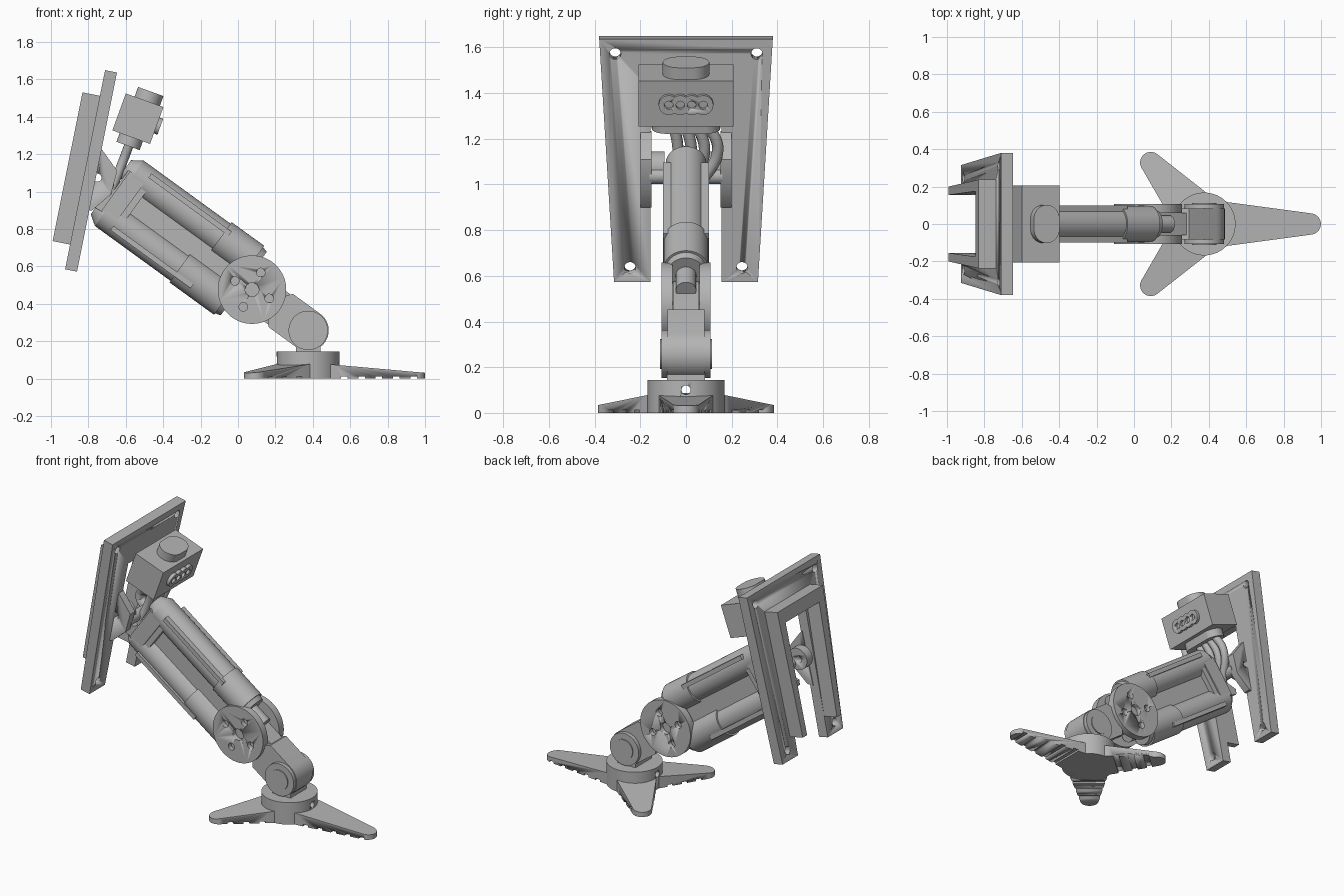
import bpy, bmesh, math
from mathutils import Vector, Matrix

cube = bpy.data.objects.get("Cube")
if cube:
    bpy.data.objects.remove(cube, do_unlink=True)

grey = bpy.data.materials.new("plain grey")
grey.use_nodes = True
grey.diffuse_color = (0.46, 0.46, 0.46, 1)
grey.node_tree.nodes["Principled BSDF"].inputs["Base Color"].default_value = grey.diffuse_color


def frame(origin, x_axis, y_axis):
    x = Vector(x_axis).normalized()
    z = x.cross(Vector(y_axis)).normalized()
    y = z.cross(x)
    m = Matrix((x, y, z)).transposed().to_4x4()
    m.translation = Vector(origin)
    return m


def finish(ob):
    ob.data.materials.append(grey)
    bpy.ops.object.select_all(action='DESELECT')
    ob.select_set(True)
    bpy.context.view_layer.objects.active = ob
    bpy.ops.object.shade_smooth_by_angle(angle=math.radians(35))
    return ob


def prism(name, pts, z0, z1, m, top=None):
    """Extrude a flat profile from z0 to z1 in frame m; top(x) gives a sloped top."""
    bm = bmesh.new()
    low = [bm.verts.new((x, y, z0)) for x, y in pts]
    high = [bm.verts.new((x, y, top(x) if top else z1)) for x, y in pts]
    bm.faces.new(low)
    bm.faces.new(high)
    n = len(pts)
    for i in range(n):
        j = (i + 1) % n
        bm.faces.new((low[i], low[j], high[j], high[i]))
    bmesh.ops.transform(bm, matrix=m, verts=bm.verts)
    bmesh.ops.recalc_face_normals(bm, faces=bm.faces)
    me = bpy.data.meshes.new(name)
    bm.to_mesh(me)
    bm.free()
    ob = bpy.data.objects.new(name, me)
    bpy.context.collection.objects.link(ob)
    return finish(ob)


def arc(cx, cy, r, a0, a1, n=20):
    return [(cx + r * math.cos(math.radians(a0 + (a1 - a0) * i / n)),
             cy + r * math.sin(math.radians(a0 + (a1 - a0) * i / n))) for i in range(n + 1)]


def circle(cx, cy, r, n=40):
    return arc(cx, cy, r, 0, 360, n)[:-1]


def rect(x0, x1, y0, y1):
    return [(x0, y0), (x1, y0), (x1, y1), (x0, y1)]


def stadium(half, r, cy=0):
    return arc(half - r, cy, r, -90, 90) + arc(r - half, cy, r, 90, 270)


def cone(name, m, u0, u1, v, r0, r1):
    """Round bar running along the frame's x axis at height v."""
    bm = bmesh.new()
    bmesh.ops.create_cone(bm, cap_ends=True, segments=40, radius1=r0, radius2=r1, depth=u1 - u0,
                          matrix=m @ Matrix.Translation(((u0 + u1) / 2, v, 0)) @ Matrix.Rotation(math.pi / 2, 4, 'Y'))
    me = bpy.data.meshes.new(name)
    bm.to_mesh(me)
    bm.free()
    ob = bpy.data.objects.new(name, me)
    bpy.context.collection.objects.link(ob)
    return finish(ob)


def cut(ob, pts, z0, z1, m):
    tool = prism("cutter", pts, z0, z1, m)
    mod = ob.modifiers.new("cut", 'BOOLEAN')
    mod.operation, mod.solver, mod.object = 'DIFFERENCE', 'EXACT', tool
    bpy.context.view_layer.objects.active = ob
    bpy.ops.object.modifier_apply(modifier=mod.name)
    bpy.data.objects.remove(tool, do_unlink=True)


# Frames: ground hub, leg axis (x up the leg, z = +y), mounting plate, connector box
hub_m = Matrix.Translation((0.375, 0, 0))
leg = frame((0.075, 0, 0.476), (-0.81, 0, 0.588), (0.588, 0, 0.81))
plate = frame((-0.861, 0, 0.572), (0, 1, 0), (0.197, 0, 0.98))
box = frame((-0.535, 0, 1.39), (0, 1, 0), (0.34, 0, 0.94))
box_up = frame((-0.535, 0, 1.39), (0, 1, 0), (-0.94, 0, 0.34))

# Foot: hub with a cross hole and three tapered toes with treads
hub = prism("foot_hub", circle(0, 0, 0.168, 64), 0, 0.145, hub_m)
cut(hub, circle(0, 0.1, 0.02, 24), -0.3, 0.3, frame((0.375, 0, 0), (0, 1, 0), (0, 0, 1)))
for name, angle, length in (("front_toe", 0, 0.567), ("left_toe", 131, 0.435), ("right_toe", -131, 0.435)):
    m = hub_m @ Matrix.Rotation(math.radians(angle), 4, 'Z')
    outline = [(0.05, -0.125), (0.14, -0.115)] + arc(length, 0, 0.057, -82, 82) + [(0.14, 0.115), (0.05, 0.125)]
    toe = prism(name, outline, 0, 0, m, top=lambda x: 0.073 - 0.04 * (x - 0.16) / (length - 0.12))
    r = 0.175
    while r < length:
        cut(toe, rect(r, r + 0.035, -0.3, 0.3), -0.1, 0.012, m)
        r += 0.093

# Ankle
prism("ankle_neck", rect(-0.065, 0.065, -0.083, 0.083), 0.14, 0.25, hub_m)
prism("ankle_joint", circle(-0.371, 0, 0.105), -0.107, 0.107, leg)
prism("ankle_pin", circle(-0.371, 0, 0.065), -0.113, 0.113, leg)

# Shin link, wide at the ankle and narrow between the knee discs
prism("shin_lower", arc(-0.371, 0, 0.11, 90, 270) + [(-0.19, -0.11), (-0.15, -0.06), (-0.15, 0.06), (-0.19, 0.11)],
      -0.082, 0.082, leg)
prism("shin_upper", arc(0, 0, 0.1, -90, 90) + [(-0.25, 0.1), (-0.25, -0.1)], -0.058, 0.058, leg)

# Knee discs with bolt holes
for name, side in (("left_knee_disc", 1), ("right_knee_disc", -1)):
    z0, z1 = sorted((side * 0.06, side * 0.108))
    disc = prism(name, circle(0, 0, 0.183, 64), z0, z1, leg)
    cut(disc, circle(0, 0, 0.037), side * 0.108 - 0.03, side * 0.108 + 0.03, leg)
    for k in range(4):
        a = math.radians(45 + 90 * k + 36)
        cut(disc, circle(0.103 * math.cos(a), 0.103 * math.sin(a), 0.023, 24),
            side * 0.108 - 0.03, side * 0.108 + 0.03, leg)

# Thigh: two tubes with sleeves, collars, ribs and a thin web between
for name, s, end, sleeve in (("upper", 1, 0.875, 0.3), ("lower", -1, 0.88, 0.38)):
    v = 0.13 * s
    cone(name + "_thigh_tube", leg, 0.1, end, v, 0.088, 0.088)
    cone(name + "_thigh_tip", leg, end, end + 0.055, v, 0.088, 0.05)
    cone(name + "_thigh_sleeve", leg, 0.085, sleeve, v, 0.098, 0.098)
    cone(name + "_thigh_collar", leg, 0.055, 0.085, v, 0.08, 0.088)
    cone(name + "_thigh_rod", leg, -0.06, 0.06, v * 0.9, 0.045, 0.045)
    prism(name + "_thigh_rib", rect(0.27, 0.8, 0.173 * s - 0.014, 0.173 * s + 0.014), -0.1, 0.1, leg)
prism("thigh_web", rect(0.1, 0.85, -0.1, 0.1), -0.045, 0.045, leg)
prism("thigh_end_block", [(0.765, 0.12), (0.765, -0.12), (0.95, -0.14), (0.965, -0.11), (0.91, -0.04), (0.91, 0.13)],
      -0.078, 0.078, leg)
prism("thigh_end_step", [(0.8, 0.13), (0.8, -0.13), (0.9, -0.13), (0.9, 0.13)], -0.087, 0.087, leg)
prism("hip_crossbar", circle(0.955, 0, 0.035), -0.16, 0.16, leg)

# Mounting plate: tapered frame, open at the bottom, with corner holes
mount = prism("mounting_plate", [(-0.315, 0), (-0.155, 0), (-0.155, 0.86), (0.155, 0.86), (0.155, 0),
                                 (0.315, 0), (0.38, 1.086), (-0.38, 1.086)], -0.065, 0, plate)
for s in (-1, 1):
    for y, t in ((0.31, 1.02), (0.245, 0.065)):
        cut(mount, circle(s * y, t, 0.025, 24), -0.2, 0.1, plate)
prism("rear_bracket", [(-0.2, 0.135), (-0.155, 0.135), (-0.175, 0.86), (0.175, 0.86), (0.155, 0.135),
                       (0.2, 0.135), (0.237, 0.946), (-0.237, 0.946)], -0.16, -0.064, plate)

# Hip lugs with pivot holes
lug_shape = [(-0.74, 1.235), (-0.727, 1.225), (-0.645, 1.11), (-0.68, 0.985), (-0.78, 0.9), (-0.82, 0.9)]
side_m = frame((0, 0, 0), (1, 0, 0), (0, 0, 1))
for name, s in (("left_hip", -1), ("right_hip", 1)):
    for part, shape, a, b in (("_lug", lug_shape, 0.15, 0.2), ("_boss", circle(-0.745, 1.075, 0.07), 0.095, 0.152)):
        z0, z1 = sorted((s * a, s * b))
        ob = prism(name + part, shape, z0, z1, side_m)
        cut(ob, circle(-0.752, 1.075, 0.022, 24), -0.4, 0.4, side_m)

# Connector box with knob, collar and four-hole socket
prism("connector_box", rect(-0.207, 0.207, -0.105, 0.105), -0.107, 0.107, box)
prism("box_knob", stadium(0.102, 0.072, -0.015), 0.1, 0.16, box_up)
prism("box_collar", stadium(0.15, 0.066), -0.155, -0.1, box_up)
ports = [-0.075, -0.025, 0.025, 0.075]
top_edge = []
for i in range(49):
    y = -0.12 + 0.24 * i / 48
    h = max(0.045 ** 2 - (y - p) ** 2 for p in ports)
    top_edge.append((y, math.sqrt(max(h, 0))))
socket = prism("socket", top_edge + [(y, -h) for y, h in top_edge[-2:0:-1]], 0.1, 0.127, box)
for p in ports:
    cut(socket, circle(p, 0, 0.019, 20), 0.109, 0.2, box)

# Hoses from the collar into the thigh
for i, p in enumerate(ports):
    cu = bpy.data.curves.new("hose", 'CURVE')
    cu.dimensions, cu.bevel_depth, cu.bevel_resolution, cu.use_fill_caps = '3D', 0.025, 3, True
    path = [(-0.575, p + 0.02, 1.27), (-0.62, p + 0.04 + 0.008 * i, 1.15), (-0.685, p * 0.7, 0.99)]
    sp = cu.splines.new('BEZIER')
    sp.bezier_points.add(len(path) - 1)
    for bp, co in zip(sp.bezier_points, path):
        bp.co = co
        bp.handle_left_type = bp.handle_right_type = 'AUTO'
    ob = bpy.data.objects.new("hose_%d" % (i + 1), cu)
    cu.materials.append(grey)
    bpy.context.collection.objects.link(ob)
